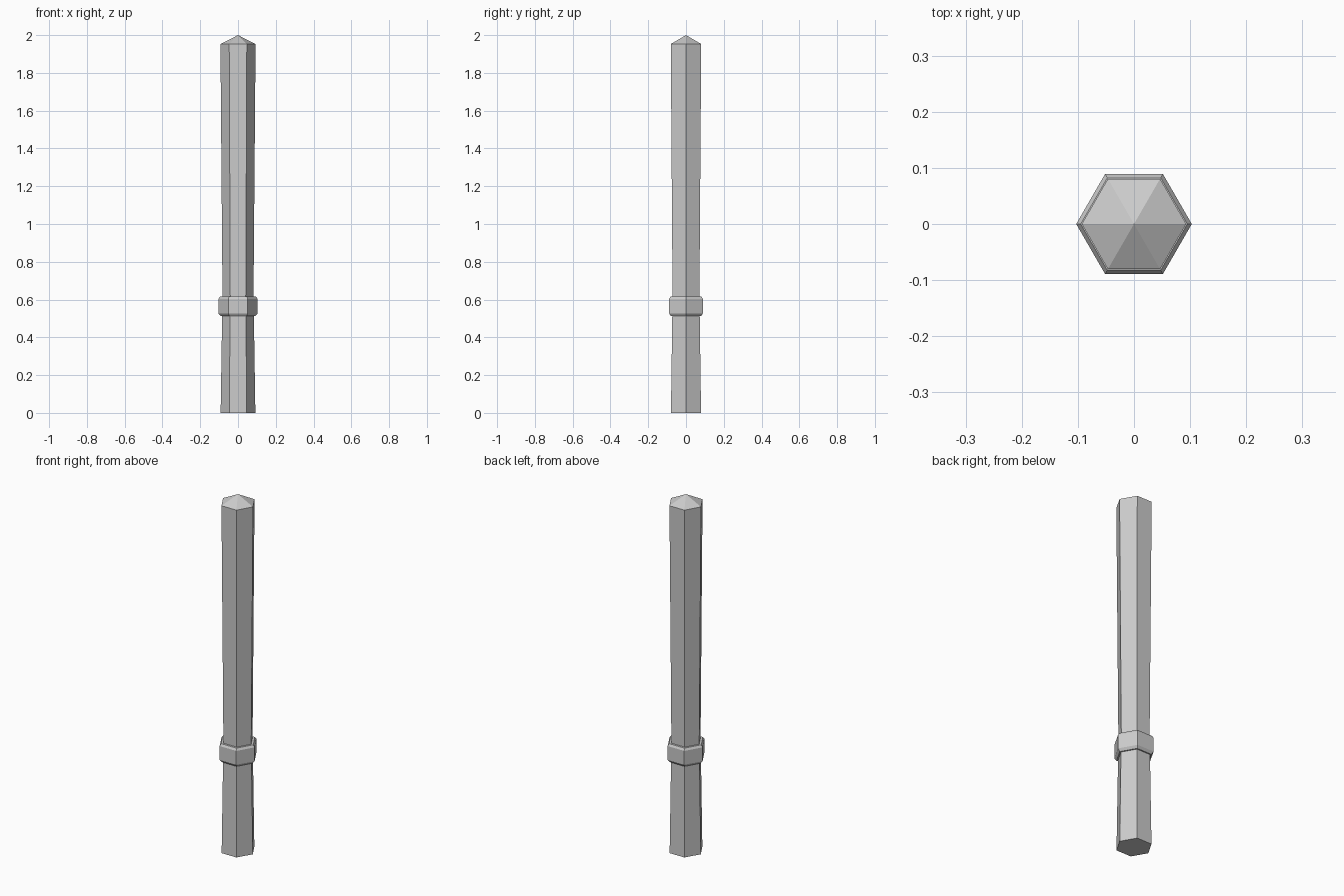
import bpy, bmesh
from math import cos, sin, pi

if "Cube" in bpy.data.objects:
    bpy.data.objects.remove(bpy.data.objects["Cube"])

SIDES = 6


def lathe(name, profile, cap_bottom=False):
    """Sweep (radius, z) points around z with flat hexagonal sides."""
    bm = bmesh.new()
    rings = []
    for r, z in profile:
        if r == 0:
            rings.append([bm.verts.new((0, 0, z))] * SIDES)
        else:
            rings.append([bm.verts.new((r * cos(2 * pi * i / SIDES),
                                        r * sin(2 * pi * i / SIDES), z))
                          for i in range(SIDES)])
    for a, b in zip(rings, rings[1:]):
        for i in range(SIDES):
            j = (i + 1) % SIDES
            if b[i] is b[j]:
                bm.faces.new((a[i], a[j], b[i]))
            else:
                bm.faces.new((a[i], a[j], b[j], b[i]))
    if cap_bottom:
        bm.faces.new(rings[0][::-1])
    mesh = bpy.data.meshes.new(name)
    bm.to_mesh(mesh)
    bm.free()
    obj = bpy.data.objects.new(name, mesh)
    bpy.context.collection.objects.link(obj)
    return obj


# Lower post, narrowing slightly towards the collar
lathe("lower_post", [(0.092, 0), (0.084, 0.512)], cap_bottom=True)

# Chamfered collar with a small ledge above and below
lathe("collar", [(0.084, 0.512), (0.092, 0.512), (0.103, 0.526),
                 (0.103, 0.604), (0.095, 0.616), (0.082, 0.616)])

# Upper post, widening upwards to a pointed tip
lathe("upper_post", [(0.082, 0.616), (0.093, 1.953), (0, 2.0)])
